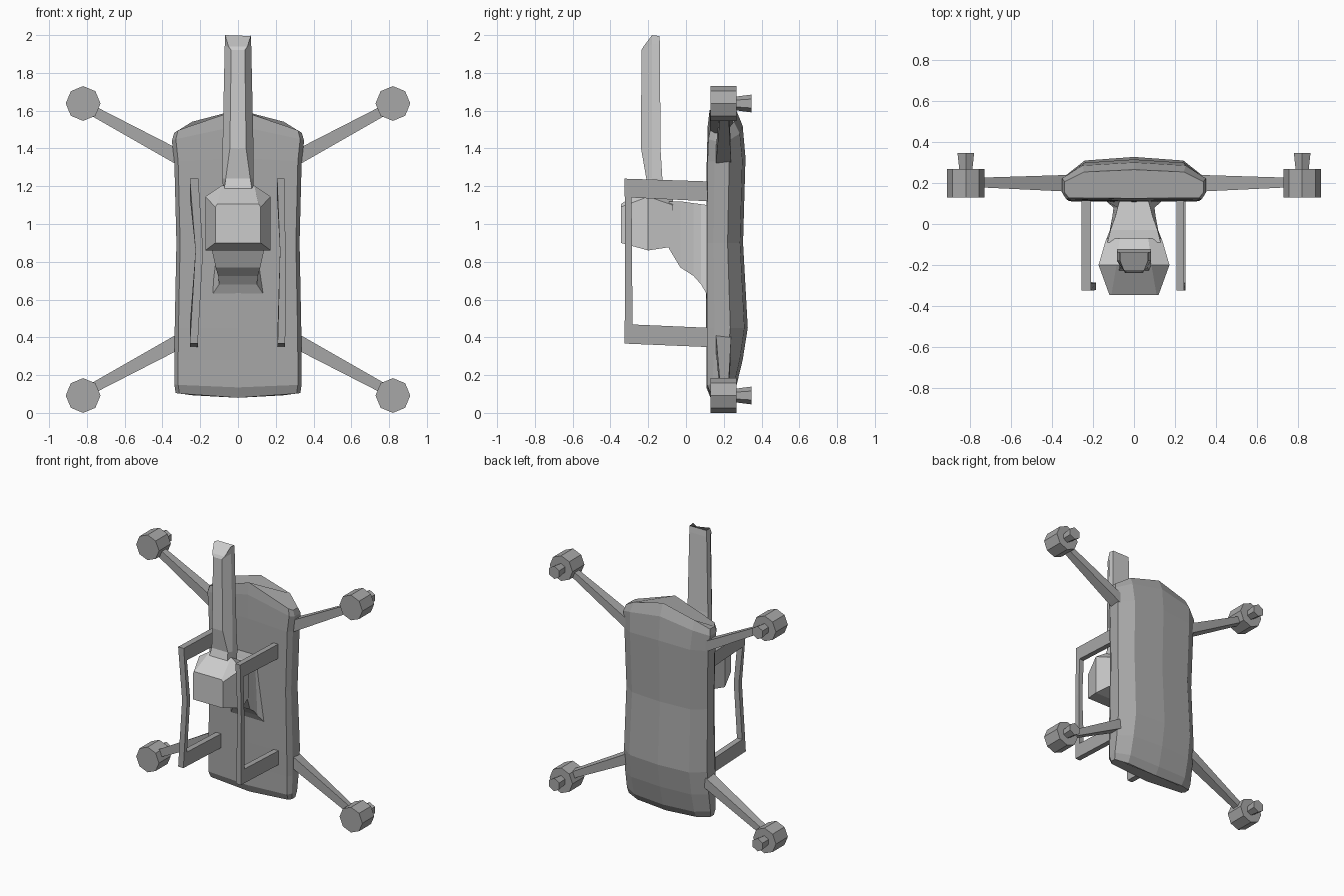
import bpy, bmesh, math
from mathutils import Matrix

if "Cube" in bpy.data.objects:
    bpy.data.objects.remove(bpy.data.objects["Cube"])

# Dark grey for airframe parts; the camera, mount and mast keep the default grey
dark = bpy.data.materials.new("dark_grey")
dark.diffuse_color = (0.39, 0.39, 0.39, 1)
dark.use_nodes = True
dark.node_tree.nodes["Principled BSDF"].inputs["Base Color"].default_value = dark.diffuse_color


def finish(name, bm, mirror=False, mat=None):
    bmesh.ops.recalc_face_normals(bm, faces=bm.faces)
    me = bpy.data.meshes.new(name)
    bm.to_mesh(me)
    bm.free()
    if mat:
        me.materials.append(mat)
    ob = bpy.data.objects.new(name, me)
    bpy.context.collection.objects.link(ob)
    if mirror:
        m = ob.modifiers.new("mirror", 'MIRROR')
        m.use_mirror_merge = False
    return ob


def loft(name, rings, mirror=False, mat=None):
    """Skin a list of equal-length point rings and cap both ends."""
    bm = bmesh.new()
    vs = [[bm.verts.new(p) for p in r] for r in rings]
    n = len(rings[0])
    for a, b in zip(vs, vs[1:]):
        for i in range(n):
            j = (i + 1) % n
            bm.faces.new((a[i], a[j], b[j], b[i]))
    bm.faces.new(vs[0])
    bm.faces.new(vs[-1])
    return finish(name, bm, mirror, mat)


# Body shell: sections stacked in z, ends bowed outward at the middle
def body_ring(z, w, yf, yb, bow):
    t = yb - yf
    half = [(0.94, 0.02), (1.0, 0.2), (1.0, 0.58), (0.72, 0.92)]
    pts = [(0, 0)] + half + [(0, 1)] + [(-x, y) for x, y in reversed(half)]
    return [(x * w, yf + y * t, z + bow * (1 - x * x)) for x, y in pts]


loft("body", [body_ring(*s) for s in [
    (0.105, 0.33, 0.13, 0.23, -0.025),
    (0.15, 0.337, 0.108, 0.265, -0.015),
    (0.28, 0.337, 0.108, 0.30, 0),
    (0.45, 0.335, 0.107, 0.327, 0),
    (0.90, 0.326, 0.107, 0.302, 0),
    (1.33, 0.337, 0.11, 0.315, 0.02),
    (1.44, 0.35, 0.115, 0.30, 0.08),
    (1.482, 0.338, 0.125, 0.265, 0.123)]], mat=dark)

# Arms (right side modelled, left mirrored); lower ones flip about z = 0.865
for name, flip in (("upper", 1), ("lower", -1)):
    def fz(z):
        return 0.865 + flip * (z - 0.865)
    rings = []
    for x, z0, z1, y0, y1 in [(0.29, 1.295, 1.385, 0.155, 0.24),
                              (0.36, 1.335, 1.42, 0.16, 0.238),
                              (0.78, 1.575, 1.635, 0.18, 0.225)]:
        rings.append([(x, y0, fz(z0)), (x, y1, fz(z0 + 0.01)),
                      (x, y1, fz(z1)), (x, y0, fz(z1))])
    loft(name + "_arm", rings, True, dark)

    # Octagonal motor with a stub shaft that flares outward
    for part, r_back, r_front, y0, y1, sides in (
            ("motor", 0.092, 0.092, 0.13, 0.267, 8),
            ("shaft", 0.047, 0.036, 0.26, 0.347, 6)):
        bm = bmesh.new()
        bmesh.ops.create_cone(
            bm, cap_ends=True, segments=sides, radius1=r_back,
            radius2=r_front, depth=y1 - y0,
            matrix=Matrix.Translation((0.82, (y0 + y1) / 2, fz(1.638)))
            @ Matrix.Rotation(math.pi / 2, 4, 'X'))
        finish(name + "_" + part, bm, True, dark)

# Landing frames: C-shaped strips with slightly bent rails
frame = [((0.13, 1.225), (0.13, 1.12)), ((-0.325, 1.24), (-0.288, 1.14)),
         ((-0.322, 0.86), (-0.286, 0.86)), ((-0.325, 0.367), (-0.283, 0.468)),
         ((0.13, 0.348), (0.13, 0.45))]
spans = {"left": [(-0.255, -0.21), (-0.255, -0.21), (-0.225, -0.185),
                  (-0.255, -0.213), (-0.255, -0.213)],
         "right": [(0.207, 0.245), (0.207, 0.245), (0.222, 0.252),
                   (0.21, 0.25), (0.21, 0.25)]}
for side, xs in spans.items():
    loft(side + "_landing_frame",
         [[(a, *o), (b, *o), (b, *i), (a, *i)]
          for (o, i), (a, b) in zip(frame, xs)], mat=dark)

# Camera mount: flared foot on the body, narrowing then widening to the camera
loft("camera_mount", [
    [(-wb, y, zb), (wb, y, zb), (wt, y, zt), (-wt, y, zt)]
    for y, wb, zb, wt, zt in [(-0.09, 0.14, 0.87, 0.13, 1.12),
                              (-0.03, 0.118, 0.77, 0.115, 1.12),
                              (0.04, 0.105, 0.725, 0.09, 1.11),
                              (0.08, 0.10, 0.68, 0.08, 1.105),
                              (0.115, 0.14, 0.62, 0.07, 1.10)]])

# Camera head: boxy, widest in the middle
loft("camera_head", [
    [(-w, y, zb), (w, y, zb), (w, y, zt), (wt, y, zp), (-wt, y, zp), (-w, y, zt)]
    for y, w, zb, zt, wt, zp in [(-0.345, 0.12, 0.90, 1.09, 0.11, 1.105),
                                 (-0.20, 0.173, 0.86, 1.145, 0.085, 1.205),
                                 (-0.07, 0.135, 0.88, 1.10, 0.07, 1.13)]])

# Upright mast: narrow front face, wide back, sloped tip
mast = [(1.14, 0.08, 0.075, -0.24, -0.12, 0),
        (1.24, 0.065, 0.083, -0.21, -0.125, 0),
        (1.40, 0.043, 0.082, -0.238, -0.135, 0),
        (1.92, 0.036, 0.07, -0.236, -0.138, 0.03),
        (1.94, 0.05, 0.068, -0.225, -0.14, 0.055)]
loft("mast", [
    [(-wf, yf, z), (wf, yf, z), (wb, -0.18, z + s + (0.005 if s > .05 else 0)),
     (wb, yb, z + s), (-wb, yb, z + s),
     (-wb, -0.18, z + s + (0.005 if s > .05 else 0))]
    for z, wf, wb, yf, yb, s in mast])
